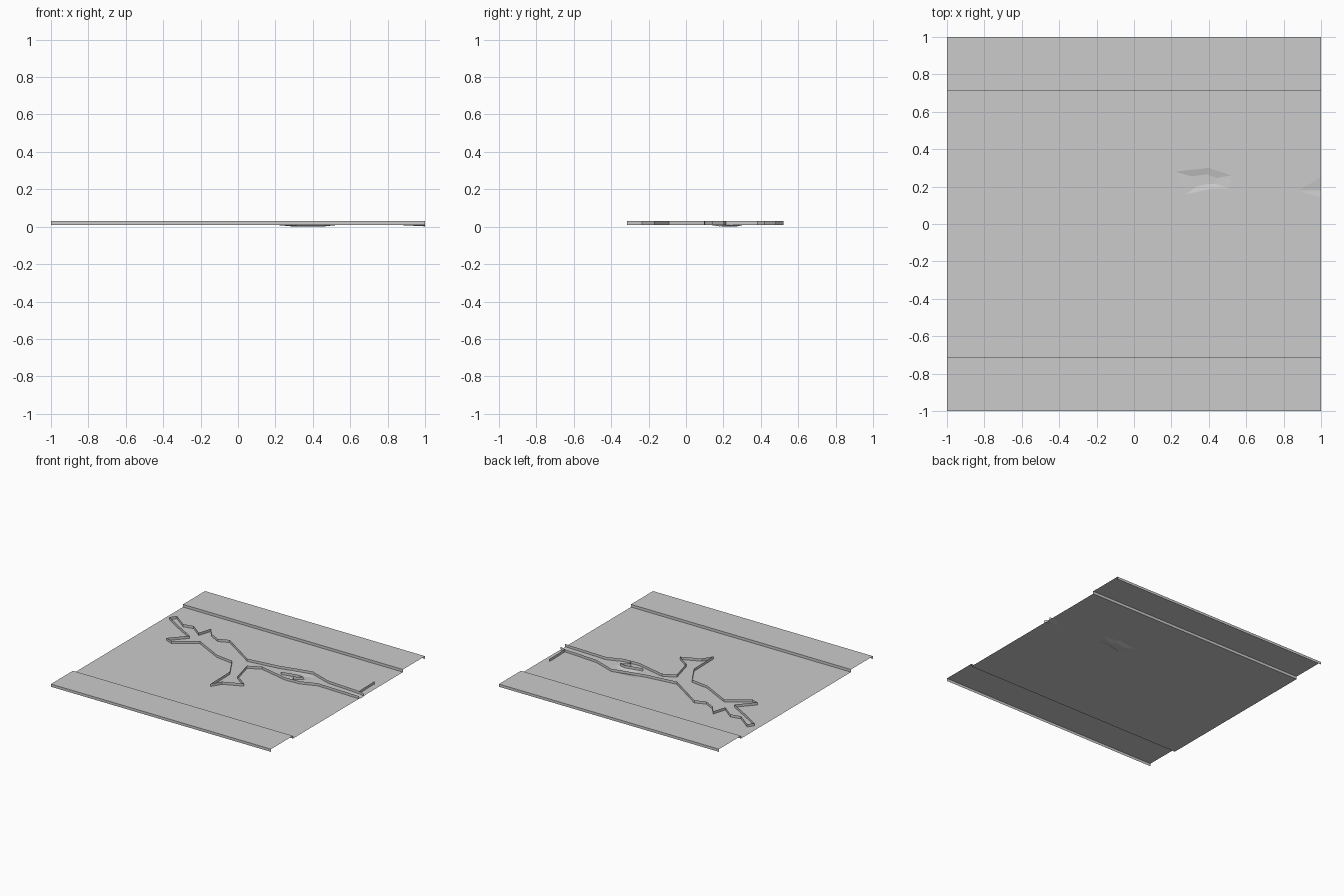
import bpy, bmesh

if "Cube" in bpy.data.objects:
    bpy.data.objects.remove(bpy.data.objects["Cube"])

ROAD, TOP, KERB = 0.008, 0.03, 0.714


def make_object(name, bm):
    mesh = bpy.data.meshes.new(name)
    bm.to_mesh(mesh)
    bm.free()
    obj = bpy.data.objects.new(name, mesh)
    bpy.context.collection.objects.link(obj)
    return obj


def sweep(name, a, b):
    """Open strip of quads between two matching 3D paths."""
    bm = bmesh.new()
    va, vb = [bm.verts.new(p) for p in a], [bm.verts.new(p) for p in b]
    for i in range(len(a) - 1):
        bm.faces.new((va[i], va[i + 1], vb[i + 1], vb[i]))
    return make_object(name, bm)


def fence(name, path):
    return sweep(name, [(x, y, ROAD) for x, y in path], [(x, y, TOP) for x, y in path])


# Raised pavements: open sheets with inner and outer kerb faces
profile = [(KERB, ROAD), (KERB, TOP), (1, TOP), (1, ROAD)]
for side, s in (("front", -1), ("back", 1)):
    sweep(side + "_pavement",
          [(-s, s * y, z) for y, z in profile],
          [(s, s * y, z) for y, z in profile])

# Road sheet with a sunken pothole and a small dip at the right edge
bm = bmesh.new()


def loop(points, z=ROAD):
    return [bm.verts.new((x, y, z)) for x, y in points]


def edges(verts):
    return [bm.edges.new((verts[i - 1], verts[i])) for i in range(len(verts))]


border = loop([(-1, -KERB), (1, -KERB), (1, .14), (.88, .18), (1, .25), (1, KERB), (-1, KERB)])
rim = loop([(.22, .28), (.28, .16), (.42, .19), (.51, .19), (.52, .26), (.40, .30)])
bmesh.ops.triangle_fill(bm, edges=edges(border) + edges(rim), use_beauty=True)
floor = [bm.verts.new((.38 + (v.co.x - .38) * .45, .235 + (v.co.y - .235) * .45, 0)) for v in rim]
for i in range(len(rim)):
    bm.faces.new((rim[i - 1], rim[i], floor[i], floor[i - 1]))
bm.faces.new(floor)
low = bm.verts.new((1, .18, .002))
bm.faces.new((border[2], low, border[3]))
bm.faces.new((low, border[4], border[3]))
for f in bm.faces:
    f.normal_update()
    if f.normal.z < 0:
        f.normal_flip()
make_object("road", bm)

# Upright crack walls following the jagged fracture
fence("crack_back_wall", [
    (1, .20), (.95, .215), (.65, .235), (.47, .30), (.20, .237), (-.06, .205),
    (-.356, .40), (-.44, .365), (-.527, .41), (-.583, .48), (-.616, .37),
    (-.717, .448), (-.80, .43), (-.92, .52), (-.954, .473)])
fence("crack_front_wall", [
    (-.954, .473), (-.824, .393), (-.643, .29), (-.76, .16), (-.70, .138),
    (-.608, .203), (-.529, .259), (-.284, .132), (-.132, .11), (-.034, -.056),
    (-.028, -.315), (.02, -.234), (.173, -.168), (.06, -.09), (.01, .103),
    (.11, .154), (.36, .096), (.49, .103), (.62, .152), (1, .14)])
fence("crack_end_spur", [(1, .14), (.95, .215), (.945, .42), (.97, .38)])
fence("pothole_lip", [(.28, .16), (.42, .19), (.47, .18), (.40, .14), (.44, .10)])
